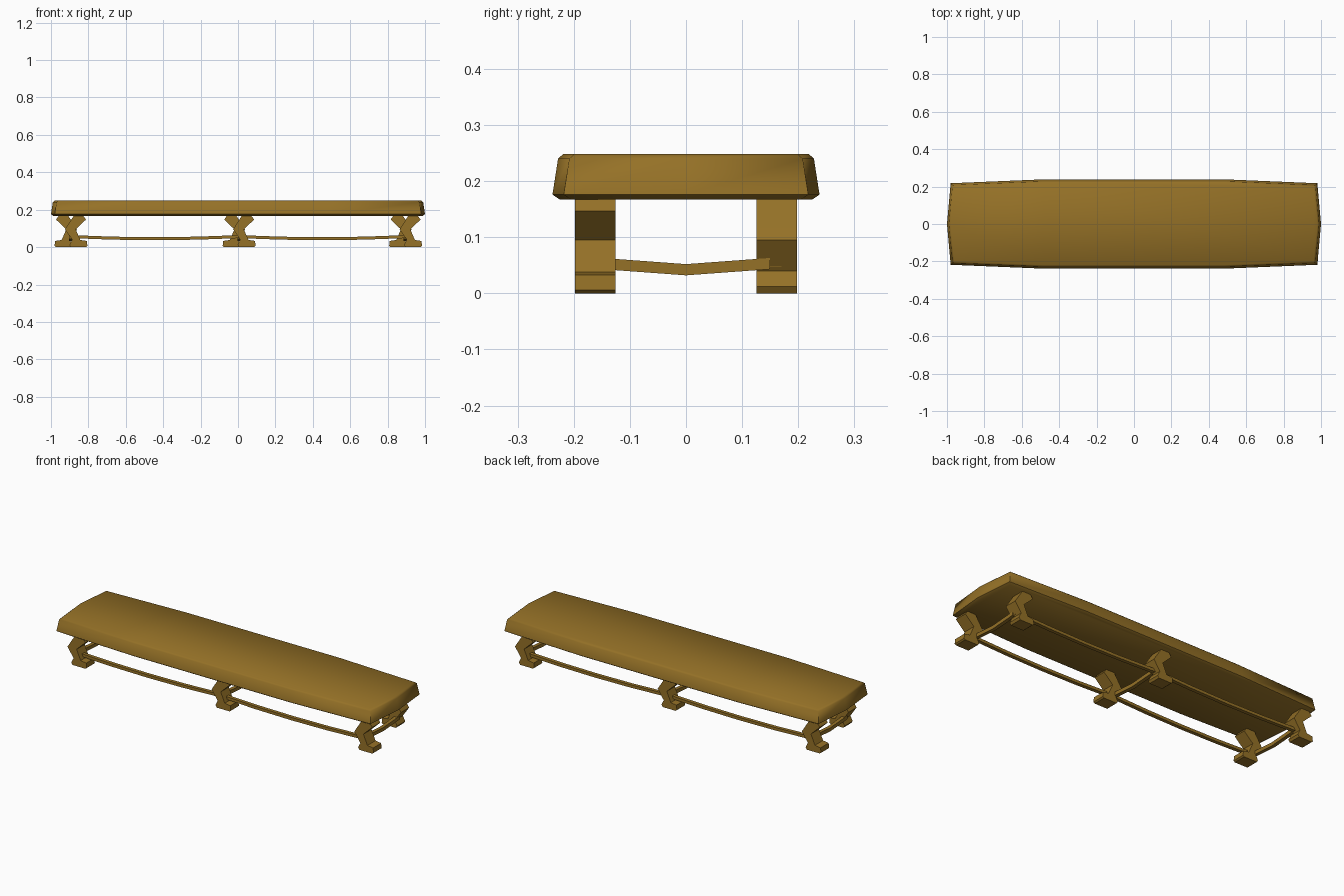
import bpy
import bmesh
import math
from mathutils import Vector

cube = bpy.data.objects.get("Cube")
if cube:
    bpy.data.objects.remove(cube, do_unlink=True)

wood = bpy.data.materials.new("golden brown wood")
wood.use_nodes = True
WOOD_COLOUR = (0.30, 0.165, 0.02, 1)
wood.diffuse_color = WOOD_COLOUR
wood.node_tree.nodes["Principled BSDF"].inputs["Base Color"].default_value = WOOD_COLOUR


def loft(name, rings, smooth_angle):
    """Skin a list of equal-length vertex rings and cap both ends."""
    bm = bmesh.new()
    loops = [[bm.verts.new(p) for p in ring] for ring in rings]
    n = len(loops[0])
    for a, b in zip(loops, loops[1:]):
        for i in range(n):
            j = (i + 1) % n
            bm.faces.new((a[i], a[j], b[j], b[i]))
    bm.faces.new(loops[0])
    bm.faces.new(loops[-1])
    bmesh.ops.recalc_face_normals(bm, faces=bm.faces)
    mesh = bpy.data.meshes.new(name)
    bm.to_mesh(mesh)
    bm.free()
    mesh.materials.append(wood)
    obj = bpy.data.objects.new(name, mesh)
    bpy.context.collection.objects.link(obj)
    bpy.ops.object.select_all(action="DESELECT")
    obj.select_set(True)
    bpy.context.view_layer.objects.active = obj
    bpy.ops.object.shade_smooth_by_angle(angle=math.radians(smooth_angle))
    return obj


def bar(name, path, across, half_width, half_height):
    """Rectangular bar along a path of points."""
    across, up = Vector(across) * half_width, Vector((0, 0, half_height))
    rings = [[Vector(p) + across * s + up * t
              for s, t in ((-1, -1), (1, -1), (1, 1), (-1, 1))] for p in path]
    return loft(name, rings, 30)


# Table top: boat-shaped outline with chamfered rims and sloping sides
quarter = [(1, 0), (0.98, 0.218), (0.5, 0.238)]
half = quarter + [(-x, y) for x, y in reversed(quarter)]
outline = half + [(x, -y) for x, y in reversed(half[1:-1])]


def inset(d, z):
    return [(x - math.copysign(d, x), y - (math.copysign(d, y) if y else 0), z)
            for x, y in outline]


loft("table_top", [inset(0.013, 0.167), inset(0, 0.176),
                   inset(0.010, 0.240), inset(0.019, 0.248)], 60)

# Legs: bent profile with a foot, extruded in y; back legs are turned round
LEG = [(0.015, 0.168), (0.065, 0.168), (0.08, 0.147), (0.025, 0.095),
       (0.05, 0.038), (0.085, 0.033), (0.088, 0.006), (0.08, 0), (0.0, 0),
       (-0.008, 0.012), (0.006, 0.040), (-0.032, 0.095), (0.0, 0.145)]
stations = {"right": -0.893, "middle": 0.006, "left": 0.896}
for place, cx in stations.items():
    for side, s in (("front", 1), ("back", -1)):
        loft(f"{side}_{place}_leg",
             [[(cx + s * x, y, z) for x, z in LEG] for y in (-s * 0.198, -s * 0.126)], 25)
    # Sagging cross bar between the pair
    bar(f"{place}_cross_bar",
        [(cx, -0.15, 0.053), (cx, 0, 0.042), (cx, 0.15, 0.053)], (1, 0, 0), 0.010, 0.010)

# Long sagging rails joining the legs on each side
xs = list(stations.values())
for side, y in (("front", -0.16), ("back", 0.16)):
    for half_name, a, b in (("right", xs[0], xs[1]), ("left", xs[1], xs[2])):
        path = [(a + (b - a) * t, y, 0.056 - 0.044 * t * (1 - t))
                for t in (0, 0.25, 0.5, 0.75, 1)]
        bar(f"{side}_{half_name}_rail", path, (0, 1, 0), 0.010, 0.008)
